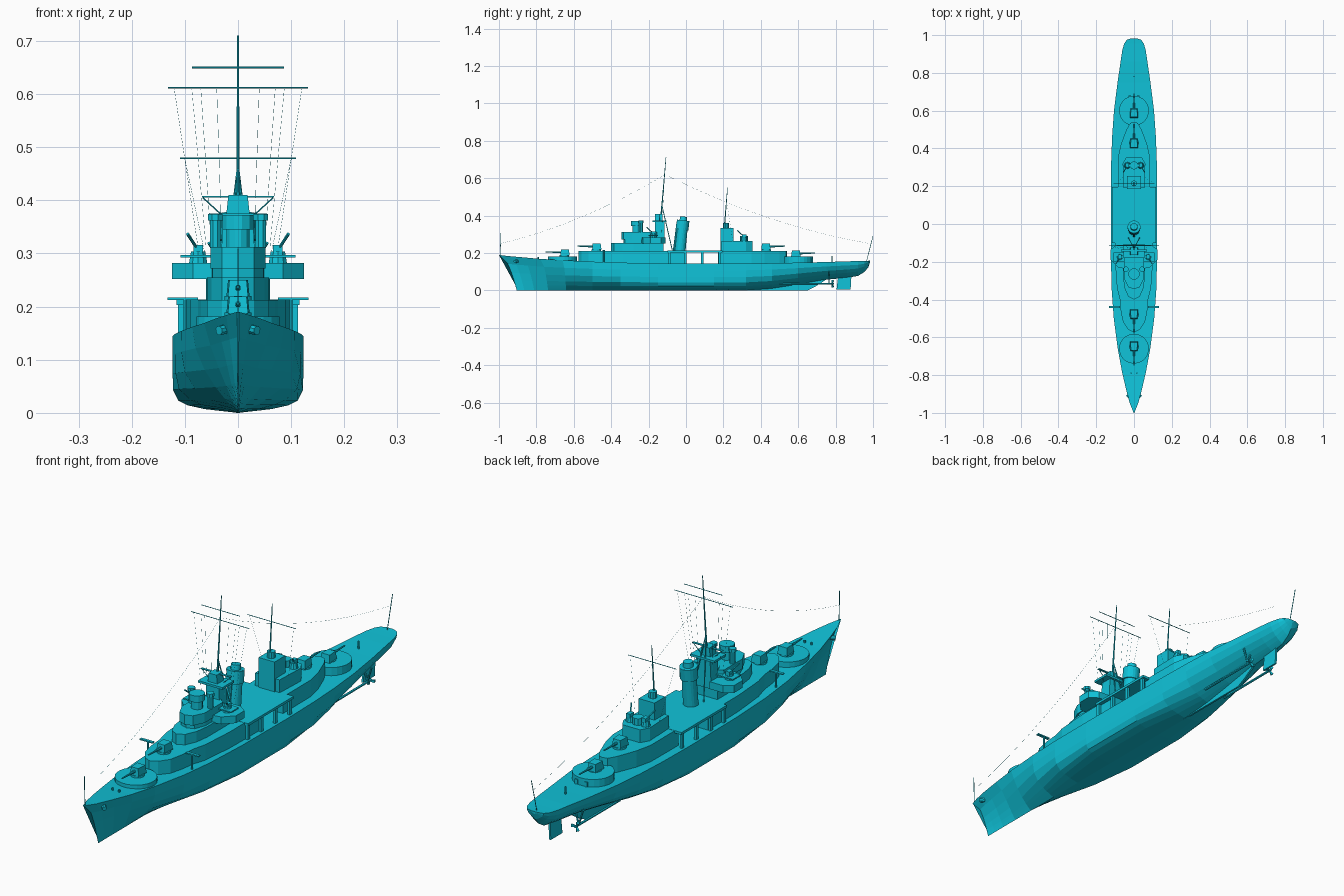
import bpy, bmesh, math
from mathutils import Vector

paint = bpy.data.materials.new("cyan_paint")
paint.diffuse_color = (.005, .55, .7, 1)


def finish(name, bm):
    bmesh.ops.recalc_face_normals(bm, faces=bm.faces)
    me = bpy.data.meshes.new(name)
    bm.to_mesh(me)
    bm.free()
    me.materials.append(paint)
    ob = bpy.data.objects.new(name, me)
    bpy.context.collection.objects.link(ob)
    return ob


def loft(name, rings):
    bm = bmesh.new()
    rows = [[bm.verts.new(p) for p in r] for r in rings]
    n = len(rows[0])
    for a, b in zip(rows, rows[1:]):
        for i in range(n):
            bm.faces.new((a[i], a[(i + 1) % n], b[(i + 1) % n], b[i]))
    bm.faces.new(rows[0])
    bm.faces.new(rows[-1])
    bmesh.ops.remove_doubles(bm, verts=bm.verts, dist=1e-5)
    return finish(name, bm)


def house(name, half, z0, z1):
    """Deckhouse from a mirrored half outline [(x, y), ...]."""
    pts = [(x, y) for x, y in half] + [(-x, y) for x, y in reversed(half) if x > 0]
    return loft(name, [[(x, y, z) for x, y in pts] for z in (z0, z1)])


def box(name, x0, x1, y0, y1, z0, z1):
    return loft(name, [[(x0, y0, z), (x1, y0, z), (x1, y1, z), (x0, y1, z)] for z in (z0, z1)])


def rod(name, a, b, r, r2=None, n=6):
    a, b = Vector(a), Vector(b)
    q = (b - a).to_track_quat('Z', 'Y')
    rings = []
    for c, rr in ((a, r), (b, r if r2 is None else r2)):
        rings.append([c + q @ Vector((rr * math.cos(t), rr * math.sin(t), 0))
                      for t in (2 * math.pi * (i + .5) / n for i in range(n))])
    return loft(name, rings)


def drum(name, x, y, z0, z1, r, r2=None, n=16):
    return rod(name, (x, y, z0), (x, y, z1), r, r2, n)


# Hull stations: y, half beam, deck z, bottom z, section fullness, stem rake
stations = [(-1, .002, .19, 0, 1.0, 1), (-.95, .022, .184, 0, .9, .9), (-.88, .041, .178, 0, 1, .72),
            (-.78, .064, .169, 0, 1.2, .45), (-.66, .086, .162, 0, 1.9, .2), (-.5, .107, .154, 0, 4, 0),
            (-.35, .118, .149, 0, 8, 0), (-.15, .123, .145, 0, 14, 0), (.15, .123, .143, 0, 14, 0),
            (.32, .121, .144, 0, 8, 0), (.46, .116, .146, .01, 4.5, 0), (.6, .106, .149, .032, 3, 0),
            (.75, .087, .152, .058, 2.5, 0), (.86, .071, .156, .068, 2.3, 0), (.92, .062, .157, .078, 2.2, 0),
            (.955, .052, .158, .1, 2, 0), (.975, .038, .159, .125, 2, 0), (.983, .015, .16, .15, 2, 0)]
levels = [1, .75, .5, .3, .16, .1, .05, 0]
rings = []
for y, w, zd, zb, p, k in stations:
    side = []
    for t in levels:
        side.append((w * (1 - (1 - t) ** p) if t < 1 else w, y + k * .095 * (1 - t) ** .5, zb + (zd - zb) * t))
    rings.append(side + [(-a, b, c) for a, b, c in reversed(side[:-1])])
loft("hull", rings)

# Skeg under the stern, rudder, shafts and propellers
loft("skeg", [[(x, .3, 0), (x, .65, 0), (x, .69, .02), (x, .76, .065), (x, .3, .03)] for x in (-.004, .004)])
loft("rudder", [[(x, .805, .005), (x, .88, .005), (x, .885, .09), (x, .815, .09)] for x in (-.004, .004)])
for s in (-1, 1):
    rod("shaft", (s * .05, .5, .035), (s * .05, .79, .036), .005)
    rod("shaft_strut", (s * .05, .765, .036), (s * .035, .765, .09), .004)
    rod("shaft_strut", (s * .05, .765, .036), (s * .07, .765, .1), .004)
    for i in range(3):
        a = i * math.tau / 3
        rod("propeller_blade", (s * .05, .78, .036),
            (s * .05 + .02 * math.cos(a), .785, .036 + .02 * math.sin(a)), .003, .007, 4)
    rod("anchor", (s * .02, -.9, .158), (s * .036, -.915, .155), .009, n=8)
    rod("bollard", (s * .015, -.79, .165), (s * .015, -.79, .18), .004)
    for y in (.535, .67):
        box("deck_locker", s * .022 - .006, s * .022 + .006, y - .01, y + .01, .15, .17)

# Forward house, boat deck and aft house
house("forward_house", [(0, -.575), (.03, -.56), (.058, -.52), (.07, -.46), (.075, -.4), (.09, -.34),
                        (.1, -.2), (.1, 0), (0, 0)], .14, .212)
box("boat_deck", -.116, .116, -.1, .195, .203, .213)
house("aft_house", [(0, .17), (.085, .17), (.085, .35), (.07, .42), (.04, .5), (.02, .535), (0, .54)], .14, .212)
for s in (-1, 1):
    for y in (-.09, -.005, .087, .18):
        box("boat_deck_pillar", s * .108 - .005, s * .108 + .005, y - .007, y + .007, .14, .204)
    box("outboard_boom", s * .104 - .029, s * .104 + .029, -.446, -.434, .212, .217)
    rod("boom_post", (s * .1, -.44, .15), (s * .1, -.44, .215), .004)


# Main guns
def main_gun(y, z, d):
    drum("gun_pedestal", 0, y, z - .01, z + .008, .026)
    bx = [(-.019, y + d * .022), (.019, y + d * .022), (.022, y - d * .028), (-.022, y - d * .028)]
    loft("gun_shield", [[(a, b, z + .006) for a, b in bx], [(a * .85, y + (b - y) * .85, z + .038) for a, b in bx]])
    rod("gun_barrel", (0, y, z + .023), (0, y + d * .05, z + .024), .006, .005, 8)
    rod("gun_muzzle", (0, y + d * .05, z + .024), (0, y + d * .1, z + .025), .004, .003, 8)


for y in (-.66, .6):
    drum("gun_platform", 0, y, .14, .181, .079, n=24)
main_gun(-.65, .181, -1)
main_gun(-.48, .212, -1)
main_gun(.43, .212, 1)
main_gun(.59, .175, 1)

# Bridge tiers
house("bridge_base", [(0, -.4), (.03, -.385), (.05, -.34), (.058, -.28), (.058, -.12), (0, -.12)], .2, .255)
house("bridge_lower", [(0, -.335), (.03, -.325), (.048, -.28), (.05, -.14), (0, -.14)], .25, .275)
house("bridge_upper", [(0, -.345), (.03, -.335), (.052, -.29), (.052, -.17), (.03, -.155), (0, -.155)], .272, .312)
drum("director_base", 0, -.265, .31, .35, .022, n=12)
drum("director_head", 0, -.265, .345, .372, .03, n=12)
for s in (-1, 1):
    drum("lookout_column", s * .043, -.24, .31, .365, .011, n=8)
    drum("lookout_cap", s * .043, -.24, .362, .374, .015, n=8)
    # Side sponsons with light anti-aircraft guns
    loft("sponson", [[(s * a, b, z) for a, b in ((.03, -.24), (.085, -.23), (.124, -.19), (.124, -.135),
                                              (.09, -.11), (.03, -.11))] for z in (.252, .282)])
    for y, x, z in ((-.175, .075, .282), (.31, .035, .265)):
        drum("light_gun_mount", s * x, y, z, z + .022, .018, .014, 10)
        rod("light_gun_barrel", (s * x, y, z + .024), (s * (x + .02), y - .035, z + .055), .003)
        box("light_gun_sight", s * x - .009, s * x + .009, y - .01, y + .014, z + .016, z + .034)
box("gun_gallery", -.108, .108, -.2, -.15, .292, .297)
loft("mast_tower", [[(-w, -.165, z), (w, -.165, z), (w, -.115, z), (-w, -.115, z)]
                    for w, z in ((.034, .25), (.028, .37))])
box("tower_platform", -.055, .055, -.18, -.105, .366, .375)
loft("tower_top", [[(-w, -.165, z), (w, -.165, z), (w, -.125, z), (-w, -.125, z)]
                   for w, z in ((.022, .374), (.018, .41))])
box("lookout_platform", -.068, .068, -.145, -.135, .405, .408)

# Funnel with band and inner cap
rod("funnel", (0, -.032, .205), (0, -.015, .375), .029, .028, 20)
rod("funnel_band", (0, -.021, .325), (0, -.015, .375), .034, .034, 20)
rod("funnel_cap", (0, -.015, .375), (0, -.013, .395), .02, .018, 20)
rod("steam_pipe", (0, -.064, .21), (0, -.045, .36), .007, n=8)

# Aft control block and gun deck
box("aft_tower", -.036, .036, .185, .255, .21, .335)
drum("aft_tower_drum", 0, .215, .335, .36, .016, n=10)
house("aft_gun_deck", [(0, .19), (.055, .19), (.06, .32), (.04, .355), (0, .355)], .21, .265)
drum("aft_director", 0, .31, .265, .292, .022, n=10)

# Masts, yards and staffs
rod("foremast", (0, -.142, .3), (0, -.107, .71), .0045, .0016, 8)
for s in (-1, 1):
    rod("foremast_leg", (s * .03, -.072, .21), (0, -.13, .46), .0025)
    rod("platform_brace", (s * .066, -.14, .405), (s * .03, -.14, .372), .0013)
rod("mainmast", (0, .205, .335), (0, .222, .55), .0035, .0015, 8)
for name, y, z, w in (("fore_yard", -.115, .612, .132), ("fore_top_yard", -.112, .65, .087), ("main_yard", .217, .479, .109)):
    rod(name, (-w, y, z), (w, y, z), .0015)
rod("bow_staff", (0, -.99, .185), (0, -.994, .308), .0015)
rod("stern_staff", (0, .965, .155), (0, 1.0, .292), .0015)
rod("crane_post", (0, .78, .15), (0, .78, .185), .003)


# Rigging
def wire(name, a, b, sag=0.0, n=8):
    a, b = Vector(a), Vector(b)
    pts = [a.lerp(b, i / n) - Vector((0, 0, 4 * sag * (i / n) * (1 - i / n))) for i in range(n + 1)]
    for p, q in zip(pts, pts[1:]):
        rod(name, p, q, .0003, n=3)


wire("fore_aerial", (0, -.994, .25), (0, -.112, .62), .04)
wire("aft_aerial", (0, -.112, .62), (0, .985, .25), .045)
for s in (-1, 1):
    for xa, xb in ((.12, .075), (.087, .06), (.07, .05), (.04, .03)):
        wire("fore_halyard", (s * xa, -.115, .61), (s * xb, -.13, .31), n=1)
    wire("main_halyard", (s * .1, .217, .478), (s * .055, .25, .265), n=1)
